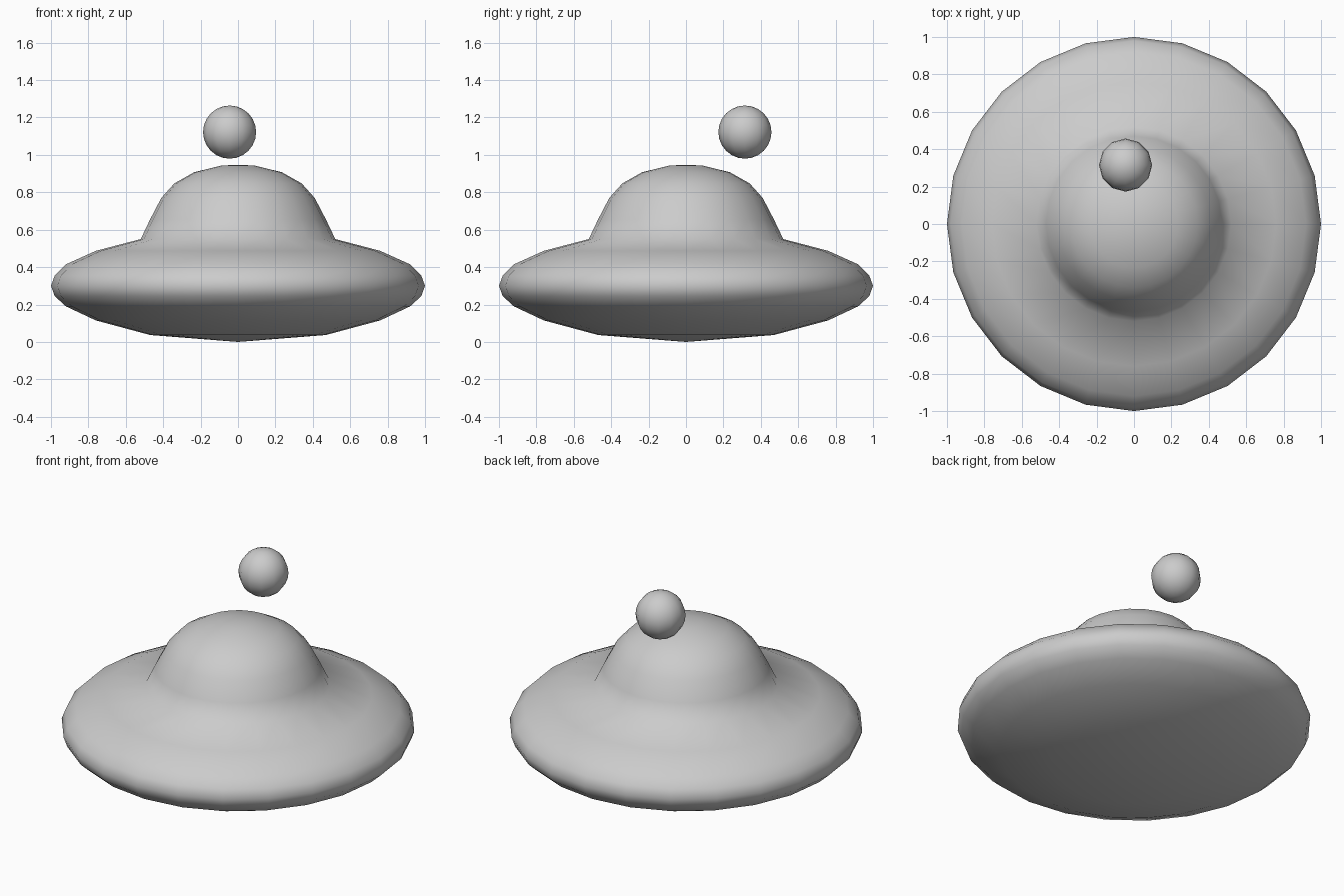
import bpy, bmesh, math

if "Cube" in bpy.data.objects:
    bpy.data.objects.remove(bpy.data.objects["Cube"])


def lathe(name, profile, sides):
    """Spin an (r, z) profile, listed from bottom pole to top pole, around z."""
    bm = bmesh.new()
    low = bm.verts.new((0, 0, profile[0][1]))
    high = bm.verts.new((0, 0, profile[-1][1]))
    rings = []
    for r, z in profile[1:-1]:
        angles = [2 * math.pi * i / sides for i in range(sides)]
        rings.append([bm.verts.new((r * math.cos(a), r * math.sin(a), z)) for a in angles])
    for i in range(sides):
        j = (i + 1) % sides
        bm.faces.new((low, rings[0][j], rings[0][i]))
        for a, b in zip(rings, rings[1:]):
            bm.faces.new((a[i], a[j], b[j], b[i]))
        bm.faces.new((rings[-1][i], rings[-1][j], high))
    return finish(name, bm)


def finish(name, bm):
    for f in bm.faces:
        f.smooth = True
    mesh = bpy.data.meshes.new(name)
    bm.to_mesh(mesh)
    bm.free()
    obj = bpy.data.objects.new(name, mesh)
    bpy.context.collection.objects.link(obj)
    return obj


# Saucer: lens-shaped disc flowing into the dome
disc = [(0, 0.0), (0.47, 0.037), (0.76, 0.115), (0.92, 0.19), (0.98, 0.245),
        (1.0, 0.30), (0.98, 0.355), (0.92, 0.415), (0.76, 0.487), (0.52, 0.55)]
dome = [(0.47, 0.655), (0.41, 0.77), (0.34, 0.848), (0.235, 0.907),
        (0.09, 0.943), (0, 0.947)]
lathe("saucer_body", disc + dome, 24)

# Small ball floating above the dome, towards the back
bm = bmesh.new()
bmesh.ops.create_uvsphere(bm, u_segments=12, v_segments=12, radius=0.142)
ball = finish("floating_ball", bm)
ball.location = (-0.045, 0.315, 1.122)
